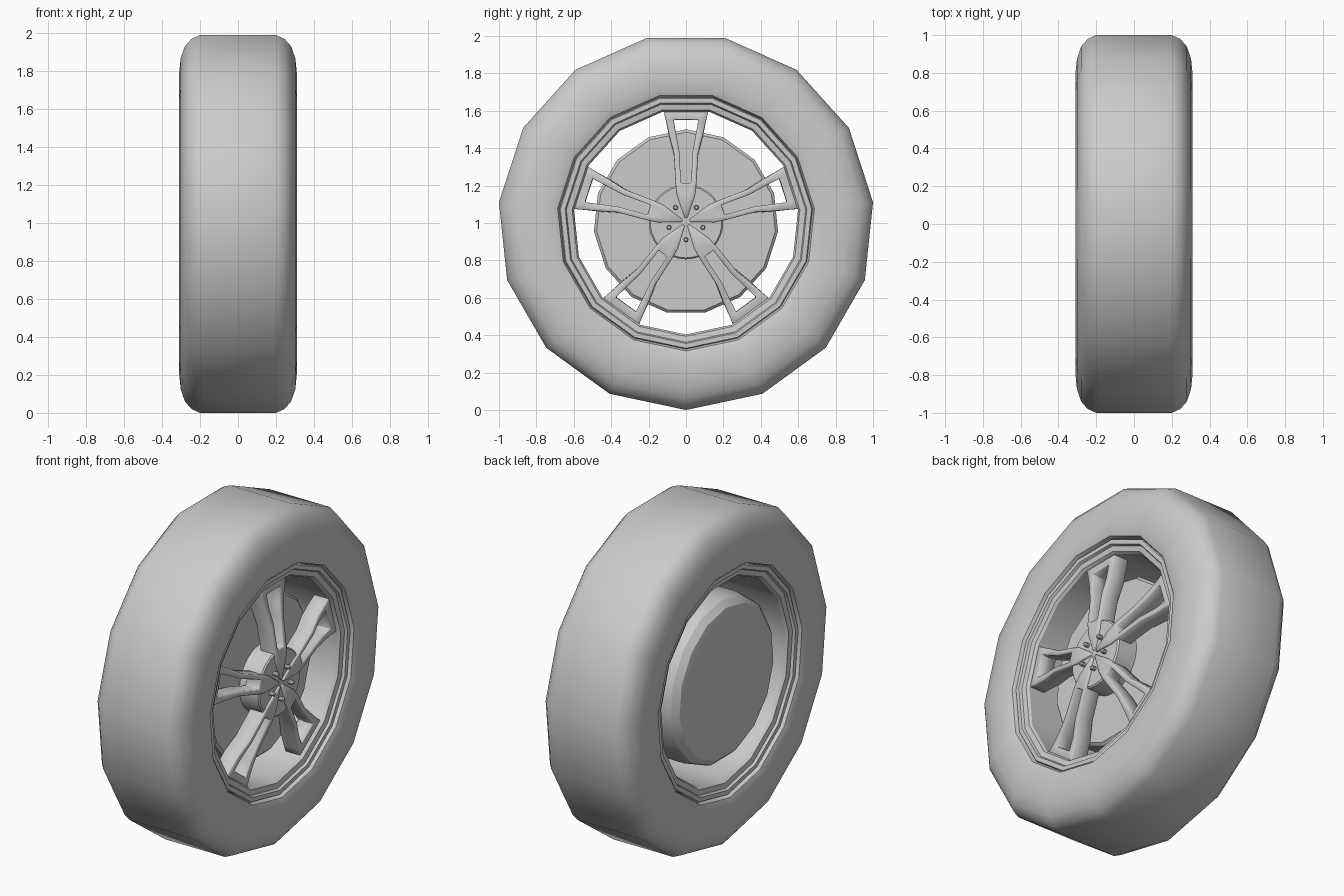
import bpy, bmesh, math

if "Cube" in bpy.data.objects:
    bpy.data.objects.remove(bpy.data.objects["Cube"])

CZ = 1.0055          # axle height
SIDES = 15


def finish(name, bm):
    bmesh.ops.recalc_face_normals(bm, faces=bm.faces)
    mesh = bpy.data.meshes.new(name)
    bm.to_mesh(mesh)
    bm.free()
    ob = bpy.data.objects.new(name, mesh)
    bpy.context.collection.objects.link(ob)
    bpy.ops.object.select_all(action='DESELECT')
    ob.select_set(True)
    bpy.context.view_layer.objects.active = ob
    bpy.ops.object.shade_smooth_by_angle(angle=math.radians(32))
    return ob


def lathe(name, profile, n=SIDES, start=-90, closed=False, centre=(0, 0)):
    """Spin an (x, radius) profile around the x axis."""
    bm = bmesh.new()
    rings = []
    for x, r in profile:
        ring = []
        for i in range(n):
            a = math.radians(start + 360 * i / n)
            ring.append(bm.verts.new((x, centre[0] + r * math.cos(a),
                                      CZ + centre[1] + r * math.sin(a))))
        rings.append(ring)
    pairs = list(zip(rings, rings[1:]))
    if closed:
        pairs.append((rings[-1], rings[0]))
    else:
        bm.faces.new(rings[0])
        bm.faces.new(rings[-1])
    for a, b in pairs:
        for i in range(n):
            j = (i + 1) % n
            bm.faces.new((a[i], a[j], b[j], b[i]))
    return finish(name, bm)


# Tyre: rounded shoulders, mirrored half profile
half = [(0.20, 1.0055), (0.245, 0.985), (0.28, 0.945), (0.302, 0.88),
        (0.31, 0.80), (0.306, 0.72), (0.295, 0.69), (0.26, 0.675)]
lathe("tyre", half + [(-x, r) for x, r in reversed(half)], closed=True)

# Rim: stepped lip front and back, open barrel
lip = [(0.255, 0.69), (0.28, 0.675), (0.28, 0.65), (0.265, 0.643),
       (0.26, 0.612), (0.245, 0.602)]
lathe("rim", lip + [(-x, r) for x, r in reversed(lip)], closed=True)

# Brake drum behind the spokes
lathe("brake_drum", [(-0.28, 0.40), (-0.27, 0.45), (-0.235, 0.485), (-0.19, 0.495),
                     (0.135, 0.495), (0.15, 0.48)], start=90)

# Hub
lathe("hub", [(0.14, 0.2), (0.272, 0.2), (0.28, 0.192)], n=30, start=90)

# Spoke stations: radius, half width, slot half width, front x
STATIONS = [(0.02, 0.006, 0.002, 0.292), (0.14, 0.048, 0.02, 0.292),
            (0.205, 0.056, 0.028, 0.288), (0.36, 0.064, 0.034, 0.265),
            (0.46, 0.090, 0.052, 0.246), (0.545, 0.108, 0.066, 0.24),
            (0.607, 0.123, 0.075, 0.24)]
SOLID_ROWS = {0, 1, 5}   # rows where the slot is closed
DEPTH = 0.10


def spoke(angle):
    c, s = math.cos(angle), math.sin(angle)
    bm = bmesh.new()
    rows = []
    for r, w, slot, x in STATIONS:
        rows.append([bm.verts.new((x - DEPTH / 2, r * c - t * s, CZ + r * s + t * c))
                     for t in (-w, -slot, slot, w)])
    for i, (a, b) in enumerate(zip(rows, rows[1:])):
        for j in range(3):
            if j != 1 or i in SOLID_ROWS:
                bm.faces.new((a[j], a[j + 1], b[j + 1], b[j]))
    ob = finish("spoke", bm)
    sol = ob.modifiers.new("thickness", 'SOLIDIFY')
    sol.thickness = DEPTH
    sol.offset = 0
    bev = ob.modifiers.new("edge", 'BEVEL')
    bev.width = 0.008
    bev.segments = 1
    bev.limit_method = 'ANGLE'
    bev.angle_limit = math.radians(50)


# Five spokes with a wheel bolt between each pair
for k in range(5):
    spoke(math.radians(90 + 72 * k))
    a = math.radians(-90 + 72 * k)
    lathe("wheel_bolt", [(0.26, 0.013), (0.304, 0.013), (0.311, 0.008)], n=8,
          centre=(0.095 * math.cos(a), 0.095 * math.sin(a)))
